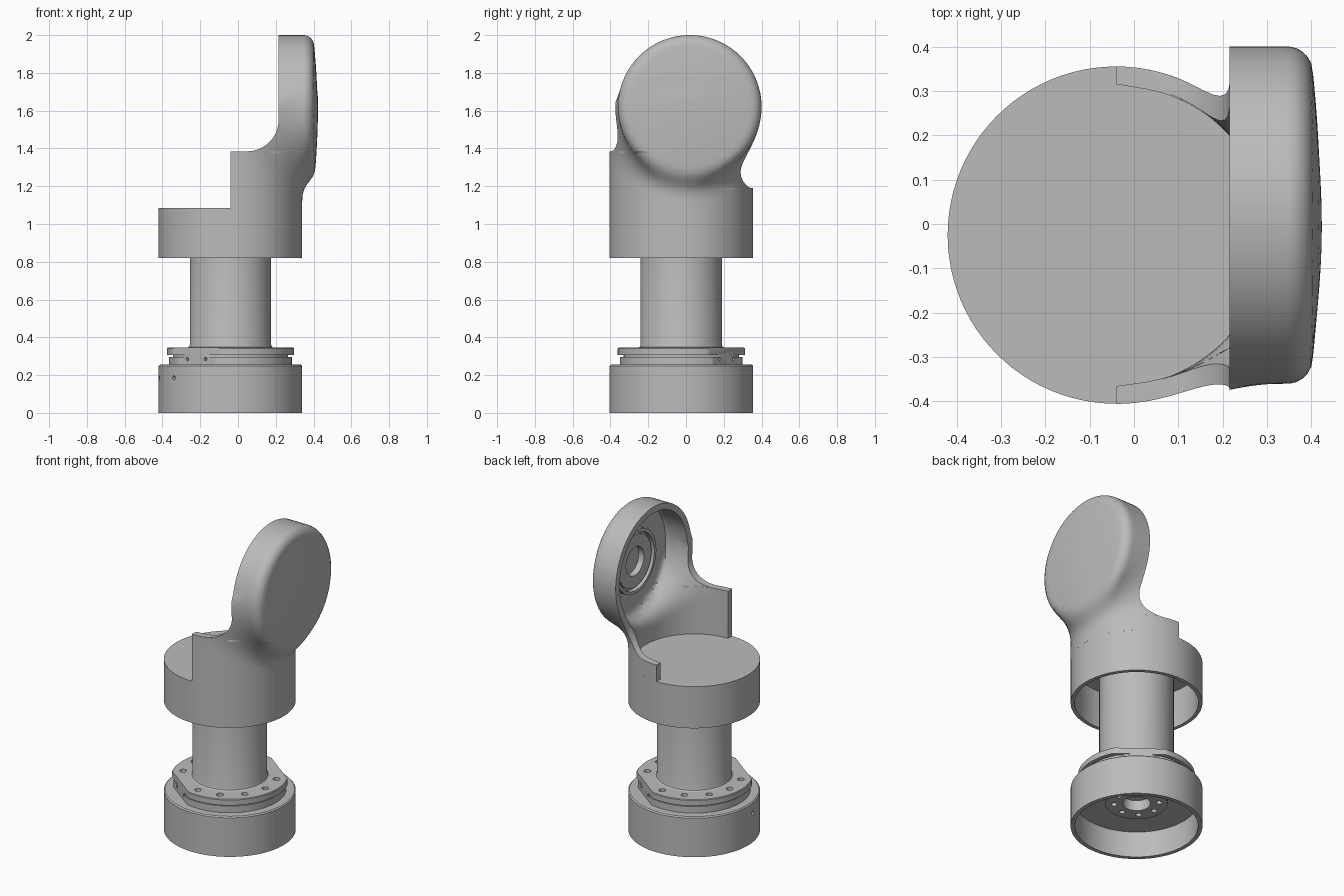
import bpy, bmesh, math
from mathutils import Matrix, Vector

if "Cube" in bpy.data.objects:
    bpy.data.objects.remove(bpy.data.objects["Cube"])

CX, CY = -0.04, -0.025            # vertical axis of the base and drum
HY, HZ, HR = 0.02, 1.62, 0.38     # centre and radius of the round head

grey = bpy.data.materials.new("plain grey")
grey.use_nodes = True
grey.diffuse_color = (0.5, 0.5, 0.5, 1)
grey.node_tree.nodes["Principled BSDF"].inputs["Base Color"].default_value = (0.5, 0.5, 0.5, 1)


def make_object(name, bm):
    bmesh.ops.remove_doubles(bm, verts=bm.verts, dist=1e-5)
    bmesh.ops.recalc_face_normals(bm, faces=bm.faces)
    me = bpy.data.meshes.new(name)
    bm.to_mesh(me)
    bm.free()
    me.materials.append(grey)
    ob = bpy.data.objects.new(name, me)
    bpy.context.collection.objects.link(ob)
    return ob


def smooth(ob, angle=35):
    bpy.ops.object.select_all(action='DESELECT')
    ob.select_set(True)
    bpy.context.view_layer.objects.active = ob
    bpy.ops.object.shade_smooth_by_angle(angle=math.radians(angle))


def lathe(profile, steps=96, matrix=Matrix.Translation((CX, CY, 0))):
    """Spin a closed (radius, height) outline about the local z axis."""
    bm = bmesh.new()
    vs = [bm.verts.new((r, 0, z)) for r, z in profile]
    edges = [bm.edges.new((vs[i], vs[(i + 1) % len(vs)])) for i in range(len(vs))
             if profile[i][0] + profile[(i + 1) % len(vs)][0] > 0]
    bmesh.ops.spin(bm, geom=vs + edges, cent=(0, 0, 0), axis=(0, 0, 1),
                   angle=math.tau, steps=steps, use_merge=True)
    bmesh.ops.remove_doubles(bm, verts=bm.verts, dist=1e-5)
    bmesh.ops.transform(bm, matrix=matrix, verts=bm.verts)
    return bm


def drill(ob, holes):
    """Cut round holes: each is (centre, direction, radius, length)."""
    bm = bmesh.new()
    for centre, direction, radius, length in holes:
        rot = Vector(direction).to_track_quat('Z', 'Y').to_matrix().to_4x4()
        bmesh.ops.create_cone(bm, cap_ends=True, segments=16, radius1=radius, radius2=radius,
                              depth=length, matrix=Matrix.Translation(centre) @ rot)
    cutter = make_object("hole_cutter", bm)
    cutter.hide_render = True
    mod = ob.modifiers.new("holes", 'BOOLEAN')
    mod.object, mod.operation, mod.solver = cutter, 'DIFFERENCE', 'EXACT'
    dg = bpy.context.evaluated_depsgraph_get()
    ob.data = bpy.data.meshes.new_from_object(ob.evaluated_get(dg))
    ob.modifiers.clear()
    bpy.data.objects.remove(cutter)


def ring_point(angle, radius, z):
    a = math.radians(angle)
    return (CX + radius * math.cos(a), CY + radius * math.sin(a), z)


# Hollow base cup with two side holes and a bored hub inside
base = make_object("base", lathe([(0, 0.215), (0.08, 0.215), (0.08, 0.15), (0.18, 0.15), (0.18, 0.165),
                                  (0.355, 0.165), (0.355, 0), (0.38, 0), (0.38, 0.248),
                                  (0.373, 0.255), (0, 0.255)]))
drill(base, [(ring_point(a, 0.37, 0.185), (*ring_point(a, 1, 0)[:2], 0), 0.012, 0.08) for a in (188, 218)]
      + [(ring_point(a, 0.13, 0.15), (0, 0, 1), 0.017, 0.06) for a in range(0, 360, 45)])
smooth(base)

# Two-tier bolted flange with a flat on two opposite sides
bm = lathe([(0, 0.255), (0.325, 0.255), (0.325, 0.297), (0.305, 0.297), (0.305, 0.307),
            (0.337, 0.307), (0.337, 0.341), (0.333, 0.345), (0, 0.345)])
for s in (1, -1):
    n = Vector((0.6 * s, 0.8 * s, 0))
    cut = bmesh.ops.bisect_plane(bm, geom=bm.verts[:] + bm.edges[:] + bm.faces[:],
                                 plane_co=Vector((CX, CY, 0)) + n * 0.3, plane_no=n, clear_outer=True)
    bmesh.ops.holes_fill(bm, edges=[e for e in bm.edges if e.is_boundary], sides=0)
flange = make_object("flange", bm)
holes = [(ring_point(53.13 + a, 0.275, 0.345), (0, 0, 1), 0.02, 0.05)
         for a in (30, 60, 90, 120, 150, 210, 240, 270, 300, 330)]
for s in (1, -1):
    for k in (0.06, -0.06):
        holes.append(((CX + s * 0.18 - 0.8 * k, CY + s * 0.24 + 0.6 * k, 0.285), (0.6, 0.8, 0), 0.009, 0.04))
drill(flange, holes)
smooth(flange)

# Column with a small foot fillet
column = make_object("column", lathe([(0, 0.34), (0.228, 0.34), (0.228, 0.345), (0.219, 0.35),
                                      (0.215, 0.362), (0.215, 1.07), (0, 1.07)]))
smooth(column)

# Drum, open below
drum = make_object("drum", lathe([(0, 1.06), (0.357, 1.06), (0.357, 0.82), (0.38, 0.82),
                                  (0.38, 1.085), (0, 1.085)]))
smooth(drum)


# Curved arm shell: half cylinder blended into the round head
def field(x, y, z):
    cyl = math.hypot(x - CX, y - CY) - 0.38
    r = math.hypot(y - HY, z - HZ)
    qr, qx = r - (HR - 0.05), x - (0.37 - 0.02 * (r / 0.35) ** 2)
    head = math.hypot(max(qr, 0), max(qx, 0)) + min(max(qr, qx), 0) - 0.05
    cyl = max(cyl, z - 1.6)
    k = 0.12
    h = max(k - abs(cyl - head), 0) / k
    return min(cyl, head) - h * h * k / 4


def opening(z, step):
    """x of the open edge: a step at the given height, then a fillet up to the head."""
    if z <= step:
        return CX
    c = max(0, 1 - (z - step) / 0.165)
    return 0.05 + 0.165 * math.sqrt(1 - c * c)


def shell_row(z, inset):
    t = min(1, max(0, (z - 1.085) / 0.4))
    ym = CY + (HY - CY) * t * t * (3 - 2 * t)
    zz, row = z, []
    if z > HZ:
        zz = HZ + (z - HZ) * (HR - inset) / HR
    b = 0.38 if z <= HZ else math.sqrt(max(1e-5, HR ** 2 - (z - HZ) ** 2))
    for i in range(N + 1):
        a = math.pi * (i / N - 0.5)
        x0 = opening(z, 1.385 if a < 0 else 1.19)
        dx, dy = math.cos(a) * (0.42 - x0), math.sin(a) * b
        lo, hi = 0.0, 1.8
        for _ in range(26):
            m = (lo + hi) / 2
            if field(x0 + dx * m, ym + dy * m, zz) + inset < 0:
                lo = m
            else:
                hi = m
        row.append((x0 + dx * lo, ym + dy * lo, zz))
    return row


N = 64
arc = [0.165 * (1 - math.cos(math.pi / 2 * i / 9)) for i in range(10)]
levels = [1.085 + 0.105 * i / 6 for i in range(7)] + [1.1901 + a for a in arc]
levels += [1.37, 1.385] + [1.3851 + a for a in arc] + [1.585]
levels += [HZ + HR * math.sin(math.pi / 2 * i / 24) for i in range(24)] + [HZ + HR * 0.9995]

bm = bmesh.new()
outer, inner = ([[bm.verts.new(p) for p in shell_row(z, d)] for z in levels] for d in (0, 0.04))
for j in range(len(levels) - 1):
    for g in (outer, inner):
        for i in range(N):
            bm.faces.new((g[j][i], g[j][i + 1], g[j + 1][i + 1], g[j + 1][i]))
    for i in (0, N):      # rim along the open edge
        bm.faces.new((outer[j][i], outer[j + 1][i], inner[j + 1][i], inner[j][i]))
for g in (outer, inner):  # close the crown
    for i in range(N // 2 - 1):
        bm.faces.new((g[-1][i], g[-1][i + 1], g[-1][N - i - 1], g[-1][N - i]))
    bm.faces.new((g[-1][N // 2 - 1], g[-1][N // 2], g[-1][N // 2 + 1]))
bm.faces.new((outer[-1][0], outer[-1][N], inner[-1][N], inner[-1][0]))
arm = make_object("arm_shell", bm)
smooth(arm, 40)

# Bearing seat on the inside of the head
to_head = Matrix.Translation((0, HY, HZ)) @ Matrix.Rotation(math.pi / 2, 4, 'Y')
seat = make_object("bearing_seat", lathe([(0.09, 0.39), (0.09, 0.345), (0.165, 0.345), (0.165, 0.365),
                                          (0.18, 0.365), (0.18, 0.335), (0.2, 0.335), (0.2, 0.39)],
                                         64, to_head))
smooth(seat)
